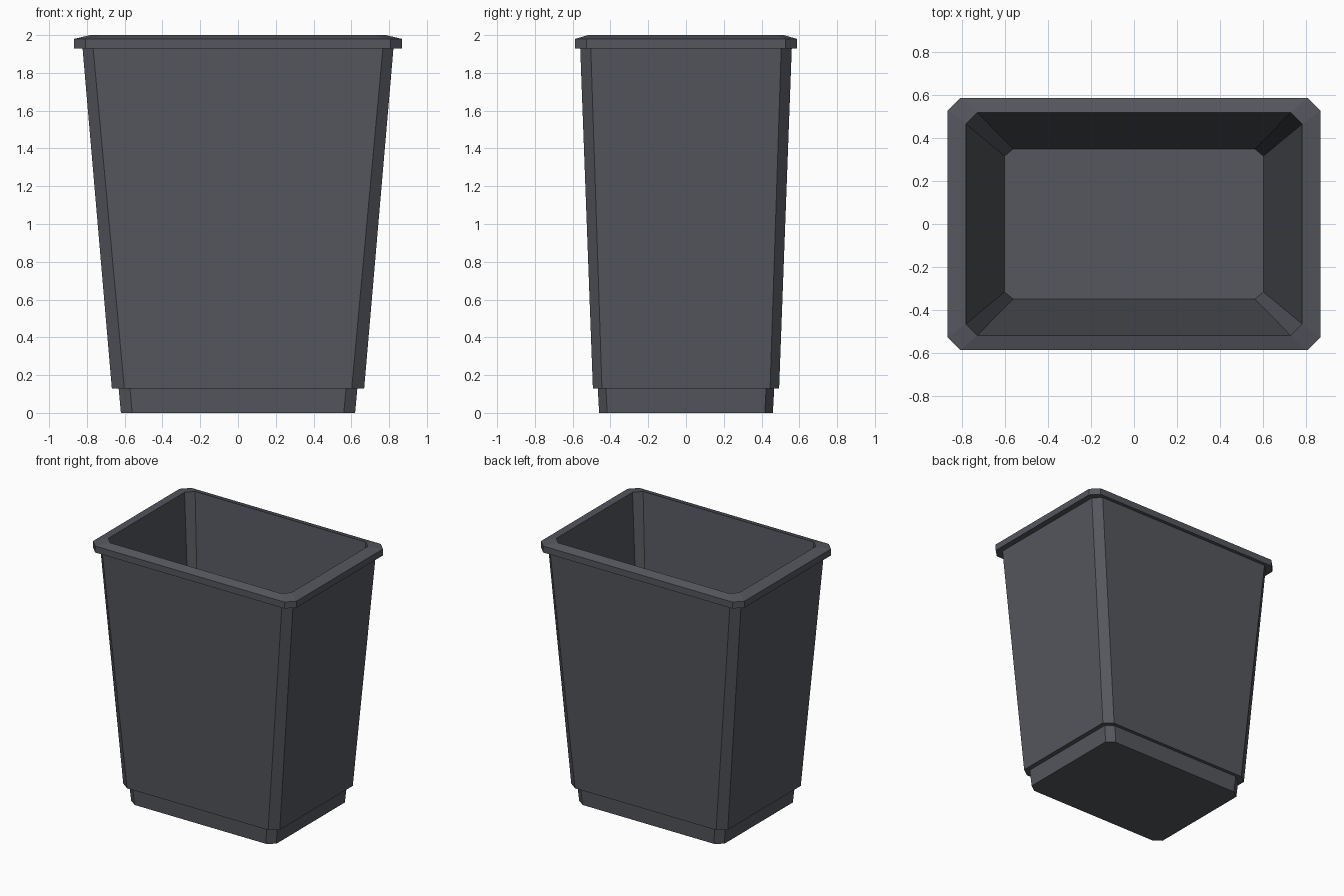
import bpy, bmesh

if "Cube" in bpy.data.objects:
    bpy.data.objects.remove(bpy.data.objects["Cube"])

plastic = bpy.data.materials.new("dark_grey_plastic")
plastic.diffuse_color = (0.09, 0.095, 0.11, 1)
plastic.use_nodes = True
plastic.node_tree.nodes["Principled BSDF"].inputs["Base Color"].default_value = plastic.diffuse_color


def ring(bm, hx, hy, cx, cy, z):
    """Rectangle with cut corners, counter-clockwise seen from above."""
    pts = [(hx, -hy + cy), (hx, hy - cy), (hx - cx, hy), (-hx + cx, hy),
           (-hx, hy - cy), (-hx, -hy + cy), (-hx + cx, -hy), (hx - cx, -hy)]
    return [bm.verts.new((x, y, z)) for x, y in pts]


def loft(name, sections):
    """Skin a closed shell through the sections and cap both ends."""
    bm = bmesh.new()
    rings = [ring(bm, *s) for s in sections]
    for a, b in zip(rings, rings[1:]):
        for i in range(8):
            j = (i + 1) % 8
            bm.faces.new((a[i], a[j], b[j], b[i]))
    bm.faces.new(rings[0][::-1])
    bm.faces.new(rings[-1])
    bmesh.ops.recalc_face_normals(bm, faces=bm.faces[:])
    mesh = bpy.data.meshes.new(name)
    bm.to_mesh(mesh)
    bm.free()
    mesh.materials.append(plastic)
    obj = bpy.data.objects.new(name, mesh)
    bpy.context.collection.objects.link(obj)
    return obj


# half width, half depth, corner cut in x and y, height
loft("waste_bin", [
    (0.62, 0.46, 0.06, 0.043, 0.0),      # recessed foot
    (0.632, 0.467, 0.06, 0.043, 0.13),
    (0.668, 0.493, 0.066, 0.048, 0.13),  # tapered body
    (0.823, 0.56, 0.056, 0.056, 1.93),
    (0.868, 0.587, 0.06, 0.06, 1.93),    # overhanging rim
    (0.868, 0.587, 0.06, 0.06, 1.98),
    (0.782, 0.518, 0.053, 0.053, 2.0),   # mouth
    (0.602, 0.349, 0.04, 0.033, 0.04),   # inner floor
])
